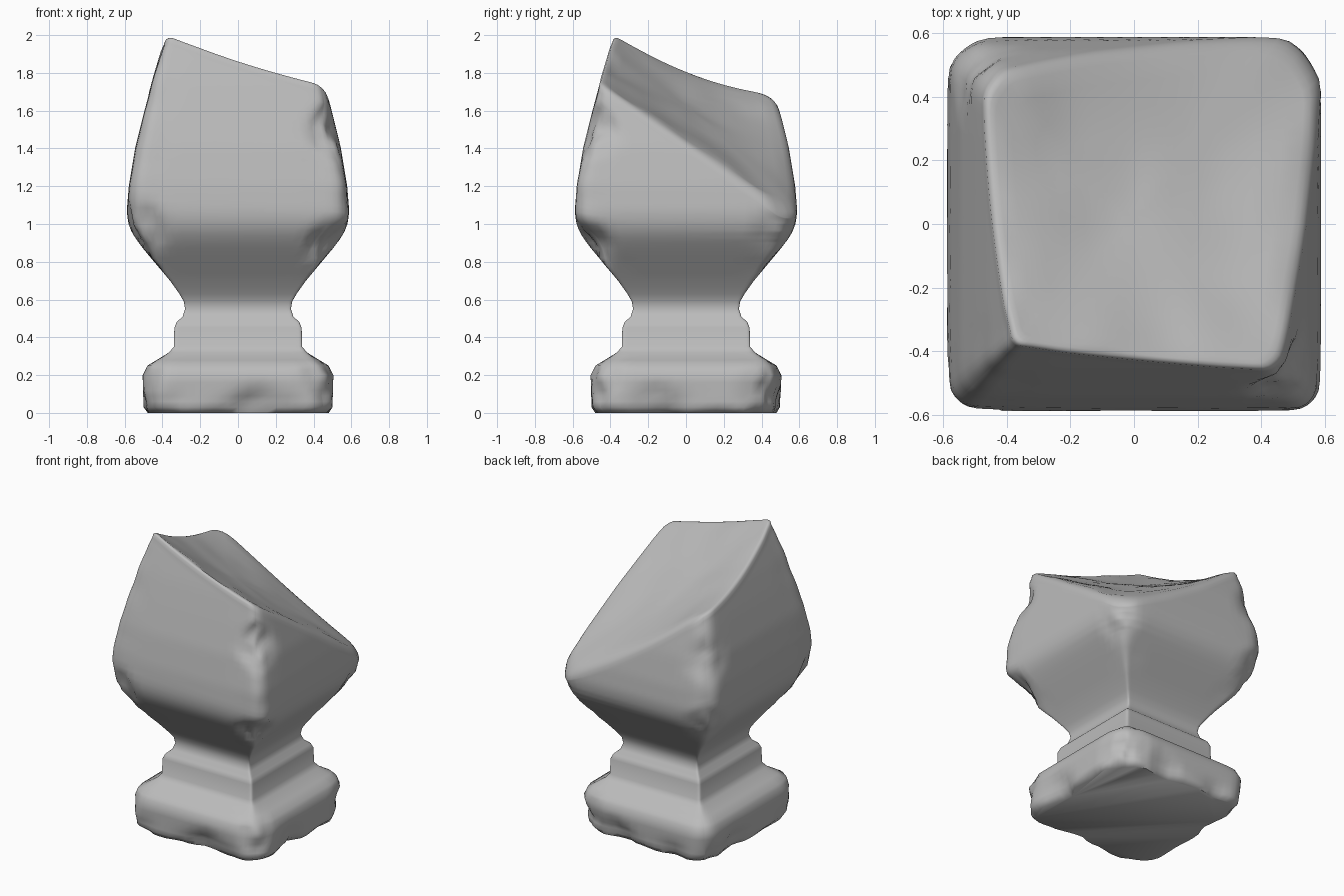
import bpy, bmesh, math
from mathutils import Vector, noise

cube = bpy.data.objects.get("Cube")
if cube:
    bpy.data.objects.remove(cube, do_unlink=True)

stone = bpy.data.materials.new("grey stone")
stone.use_nodes = True
stone.diffuse_color = (0.5, 0.5, 0.5, 1)
stone.node_tree.nodes["Principled BSDF"].inputs["Base Color"].default_value = (0.5, 0.5, 0.5, 1)

# (height, half width, corner rounding as a share of the half width)
PROFILE = [(0, .48, .36), (.03, .5, .3), (.2, .505, .22), (.25, .48, .2), (.28, .43, .14),
           (.32, .365, .06), (.35, .34, .04), (.45, .337, .04), (.48, .325, .04),
           (.51, .293, .04), (.55, .28, .04), (.59, .287, .04), (.63, .31, .04),
           (.7, .36, .05), (.82, .46, .09), (.87, .502, .12), (.92, .54, .15),
           (.96, .564, .18), (1.0, .579, .2), (1.04, .586, .21),
           (1.08, .588, .22), (1.2, .578, .22), (1.4, .545, .2), (1.6, .495, .2),
           (1.75, .455, .18), (1.9, .41, .14), (2.1, .34, .12)]
SHOULDER = .9
SIDE = 28

# Chips knocked out of the corners: centre, radius, depth
CHIPS = [((-.54, -.56, .97), .17, .06), ((.52, -.54, .88), .16, .08),
         ((.53, -.52, 1.5), .17, .06), ((.56, .5, .95), .15, .03),
         ((-.55, .55, .95), .17, .05), ((-.5, .5, 1.4), .15, .03),
         ((.5, .5, .1), .22, .06), ((.1, -.5, .02), .15, .04),
         ((.5, -.15, .02), .15, .04), ((-.5, .2, .02), .15, .04),
         ((.2, .5, .02), .15, .04), ((.48, -.48, .2), .15, .04),
         ((-.5, -.48, .22), .14, .03)]


def section(z):
    """Half width and rounding at a height."""
    for (z0, w0, r0), (z1, w1, r1) in zip(PROFILE, PROFILE[1:]):
        if z <= z1:
            t = max(0, (z - z0) / (z1 - z0))
            return w0 + (w1 - w0) * t, r0 + (r1 - r0) * t
    return PROFILE[-1][1:]


def break_height(x, y):
    """Twisted, slightly hollow slope left by the break."""
    z = 1.68 - .453 * x - .528 * y - .197 * x * y
    z -= .03 * max(0, 1 - (x - .1) ** 2 / .2)
    return z - .08 * max(0, 1 - (y / .45) ** 2) * min(1, max(0, .4 - x))


def square_points():
    """Unit square outline, denser at the corners."""
    pts = []
    for k in range(4):
        c, s = round(math.cos(k * math.pi / 2)), round(math.sin(k * math.pi / 2))
        for i in range(SIDE):
            u = math.sin(math.pi / 2 * (2 * i / SIDE - 1))
            pts.append((u * c + s, u * s - c))
    return pts


def rounded(p, z):
    """Outline point at a height; the front corners of the head are tighter."""
    w, r = section(z)
    if p[1] < 0 and z > .6:
        r *= .65
    q = Vector([max(r - 1, min(1 - r, a)) for a in p])
    d = Vector(p) - q
    if d.length > 1e-6:
        q += d.normalized() * r
    return q * w


def weather(co):
    """Wear the corners, the foot and the chipped spots."""
    edge = min(abs(co.x), abs(co.y)) / max(abs(co.x), abs(co.y), .01)
    wear = .012 * max(0, edge - .6) * (1 if co.z > .75 or co.z < .3 else 0)
    push = wear * (1 + 2 * noise.noise(co * 7))
    if co.z < .12:
        push += .05 * (1 - co.z / .12) * max(0, noise.noise(co * 6) + .2)
    for centre, radius, depth in CHIPS:
        d = (co - Vector(centre)).length / radius
        if d < 1:
            push += depth * (1 - d * d) * (.8 + .5 * noise.noise(co * 12))
    flat = Vector((co.x, co.y, 0))
    return co - flat.normalized() * push


bm = bmesh.new()
outline = square_points()
rings = []


def add_ring(points):
    rings.append([bm.verts.new(p) for p in points])


# Foot, mouldings and neck
heights = [0, .03, .06, .09, .12, .16, .2, .23]
heights += [z for z, w, r in PROFILE if .24 < z < SHOULDER] + [.66, .74, .78]
for z in sorted(heights):
    add_ring([weather(rounded(p, z).to_3d() + Vector((0, 0, z))) for p in outline])

# Swelling head, stretched up to the broken surface
STEPS = 26
for i in range(STEPS + 1):
    t = i / STEPS
    ring = []
    for p in outline:
        z = 1.2
        for _ in range(12):
            xy = rounded(p, z)
            top = max(1.0, break_height(*xy) - .05)
            z = .5 * z + .5 * (SHOULDER + t * (top - SHOULDER))
        ring.append(weather(xy.to_3d() + Vector((0, 0, z))))
    add_ring(ring)

# Softened rim: (scale, share of the way up to the broken surface)
rim = [v.co.copy() for v in rings[-1]]
for s, share in ((.99, .5), (.97, .8), (.945, .95)):
    add_ring([(c.x * s, c.y * s, c.z + share * (break_height(c.x * s, c.y * s) - c.z))
              for c in rim])

# Broken top
for s in (.91, .8, .65, .5, .35, .2, .08):
    ring = []
    for c in rim:
        x, y = c.x * s, c.y * s
        rough = .012 * noise.noise(Vector((x, y, 0)) * 5)
        ring.append((x, y, break_height(x, y) + rough))
    add_ring(ring)

for a, b in zip(rings, rings[1:]):
    for i in range(len(a)):
        j = (i + 1) % len(a)
        bm.faces.new((a[i], a[j], b[j], b[i]))
bm.faces.new(rings[-1])
bm.faces.new(rings[0][::-1])
bmesh.ops.recalc_face_normals(bm, faces=bm.faces)

mesh = bpy.data.meshes.new("broken_stone_finial")
bm.to_mesh(mesh)
bm.free()
mesh.materials.append(stone)
finial = bpy.data.objects.new("broken_stone_finial", mesh)
bpy.context.collection.objects.link(finial)
bpy.ops.object.select_all(action='DESELECT')
finial.select_set(True)
bpy.context.view_layer.objects.active = finial
bpy.ops.object.shade_smooth_by_angle(angle=math.radians(60))
